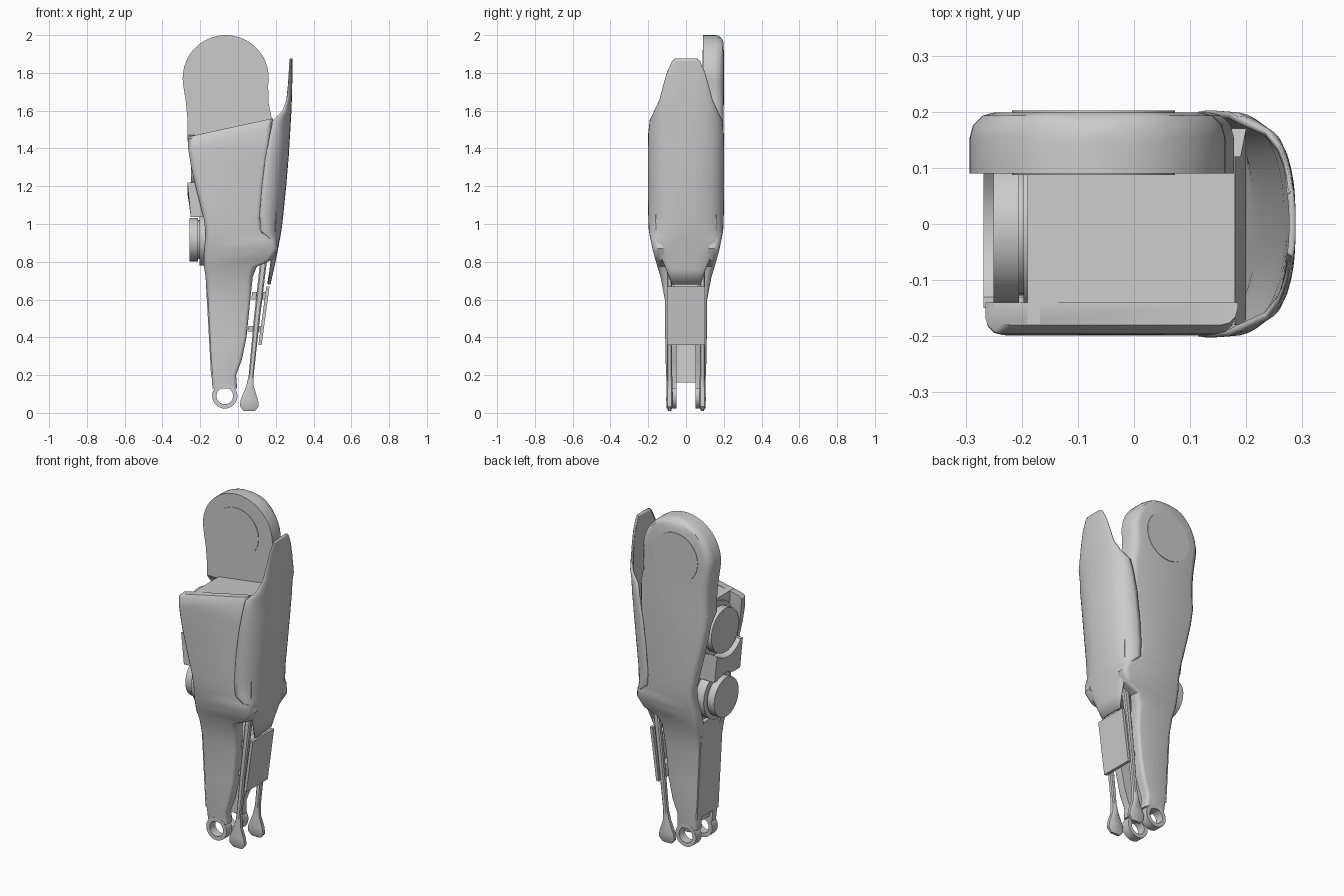
import bpy, bmesh, math
from mathutils import Matrix, Vector

cube = bpy.data.objects.get("Cube")
if cube:
    bpy.data.objects.remove(cube, do_unlink=True)

grey = bpy.data.materials.new("plain_grey")
grey.use_nodes = True
grey.diffuse_color = (0.6, 0.6, 0.6, 1)
grey.node_tree.nodes["Principled BSDF"].inputs["Base Color"].default_value = (0.6, 0.6, 0.6, 1)


def finish(name, bm, angle=32):
    bmesh.ops.recalc_face_normals(bm, faces=bm.faces)
    mesh = bpy.data.meshes.new(name)
    bm.to_mesh(mesh)
    bm.free()
    ob = bpy.data.objects.new(name, mesh)
    bpy.context.collection.objects.link(ob)
    mesh.materials.append(grey)
    bpy.ops.object.select_all(action='DESELECT')
    ob.select_set(True)
    bpy.context.view_layer.objects.active = ob
    bpy.ops.object.shade_smooth_by_angle(angle=math.radians(angle))
    return ob


def loft(name, rings, closed=True, caps=True):
    bm = bmesh.new()
    rows = [[bm.verts.new(p) for p in r] for r in rings]
    n = len(rows[0])
    for a, b in zip(rows, rows[1:]):
        for i in range(n if closed else n - 1):
            j = (i + 1) % n
            bm.faces.new((a[i], a[j], b[j], b[i]))
    if caps:
        bm.faces.new(rows[0])
        bm.faces.new(rows[-1])
    return finish(name, bm)


def drum(name, start, end, radius, hole=0, n=32):
    """Cylinder or tube between two points."""
    a, b = Vector(start), Vector(end)
    q = (b - a).to_track_quat('Z', 'Y')
    def circle(c, r):
        return [c + q @ Vector((r * math.cos(2 * math.pi * i / n),
                                r * math.sin(2 * math.pi * i / n), 0)) for i in range(n)]
    if hole:
        return loft(name, [circle(a, hole), circle(a, radius), circle(b, radius),
                           circle(b, hole), circle(a, hole)], caps=False)
    return loft(name, [circle(a, radius), circle(b, radius)])


def box(name, lo, hi, shift=0):
    """Box from lo to hi; the top is shifted along x."""
    def ring(z, s):
        return [(lo[0] + s, lo[1], z), (hi[0] + s, lo[1], z), (hi[0] + s, hi[1], z), (lo[0] + s, hi[1], z)]
    return loft(name, [ring(lo[2], 0), ring(hi[2], shift)])


def plate_ring(zl, zr, xl, xr, yi, yo, side, r):
    """Cross-section of a side plate with rounded outer corners."""
    r = min(r, (xr - xl) / 2.2, yo - yi)
    pts = [(xl, yi)]
    pts += [(xl + r - r * math.cos(t), yo - r + r * math.sin(t)) for t in (0, .52, 1.05, 1.57)]
    pts += [(xr - r + r * math.sin(t), yo - r + r * math.cos(t)) for t in (0, .52, 1.05, 1.57)]
    pts += [(xr, yi)]
    return [(x, side * y, zl + (zr - zl) * (x - xl) / (xr - xl)) for x, y in pts]


# Side plates: height, left, right, inner and outer depth
PLATE = [(.13, -.135, -.005, .05, .1), (.2, -.14, -.01, .05, .105),
         (.28, -.145, .02, .05, .108), (.4, -.15, .045, .05, .11),
         (.6, -.16, .065, .05, .112), (.72, -.172, .078, .07, .135),
         (.775, -.18, .1, .09, .152), (.81, -.18, .18, .1, .162),
         (.87, -.178, .212, .12, .178), (.925, -.172, .2, .13, .189),
         (.955, -.172, .135, .14, .194), (1.02, -.18, .125, .15, .198),
         (1.1, -.2, .13, .15, .199), (1.2, -.225, .14, .15, .199),
         (1.3, -.248, .152, .15, .199), (1.4, -.264, .168, .14, .198)]


def lower_rings(side):
    return [plate_ring(z, z, a, b, i, o, side, .018 if z < .7 else .03) for z, a, b, i, o in PLATE]


front = lower_rings(-1)
front += [plate_ring(1.45, 1.52, -.265, .178, .14, .196, -1, .03),
          plate_ring(1.465, 1.56, -.25, .185, .14, .18, -1, .03)]
loft("front_side_plate", front)

# Back plate carries the round shoulder head
back = lower_rings(1)
for z, a, b in ((1.47, -.268, .178), (1.56, -.268, .178), (1.64, -.275, .162)):
    back.append(plate_ring(z, z, a, b, .09, .199, 1, .045))
for k in range(13):
    t = math.radians(-10 + k * 8.2)
    z, w = 1.772 + .228 * math.sin(t), .228 * max(math.cos(t), .05)
    d = max(0, 1 - (2.0 - z) / .045)
    yo = .199 - .045 * (1 - math.sqrt(1 - min(d, 1) ** 2))
    back.append(plate_ring(z, z, -.065 - w, -.065 + w, .09, yo, 1, .045))
loft("back_side_plate", back)

# Round covers on the shoulder head
drum("head_cover_front", (-.072, .087, 1.775), (-.072, .095, 1.775), .145)
drum("head_cover_back", (-.072, .195, 1.775), (-.072, .202, 1.775), .145)

# Core between the plates, with sloping top
core = []
for zl, zr, a, b, y0, y1 in ((.77, .79, -.15, .1, -.12, .12), (.86, .86, -.15, .19, -.15, .15),
                             (1.0, 1.0, -.15, .2, -.16, .16), (1.38, 1.38, -.16, .2, -.17, .17),
                             (1.42, 1.46, -.19, .19, -.18, .12), (1.48, 1.53, -.19, .18, -.18, .12)):
    core.append([(a, y0, zl), (b, y0, zr), (b, y1, zr), (a, y1, zl)])
loft("core_block", core)

# Curved outer guard: height, outermost x, edge x, half width
GUARD = [(.68, .172, .16, .075), (.76, .19, .17, .105), (.84, .207, .18, .14),
         (.905, .219, .185, .175), (.925, .223, .165, .19), (.965, .23, .118, .197), (1.05, .24, .115, .2),
         (1.2, .255, .127, .202), (1.35, .268, .145, .202), (1.48, .276, .17, .2),
         (1.55, .28, .185, .192), (1.6, .283, .235, .168), (1.66, .285, .258, .14),
         (1.73, .287, .266, .122), (1.8, .288, .273, .102), (1.86, .288, .278, .075), (1.875, .288, .28, .06)]
rings = []
for z, x1, x0, w in GUARD:
    ring = []
    for k in range(25):
        t = math.pi * (k / 24 - .5)
        c, s = max(math.cos(t), 0), math.sin(t)
        ring.append((x0 + (x1 - x0) * c ** .85, w * math.copysign(abs(s) ** .85, s), z))
    rings.append(ring)
guard = loft("outer_guard", rings, closed=False, caps=False)
thick = guard.modifiers.new("thickness", 'SOLIDIFY')
thick.thickness = .012
thick.offset = -1

# Motors on the inner side
for label, z, r, x in (("lower", .917, .115, -.258), ("upper", 1.31, .13, -.25)):
    drum(label + "_motor_cap", (x, -.01, z), (x + .045, -.01, z), r)
    drum(label + "_motor_neck", (x + .04, -.01, z), (x + .06, -.01, z), r * .9)
    drum(label + "_motor_flange", (x + .053, -.01, z), (-.1, -.01, z), r * 1.2)

# Saddle bracket between the motors, hollowed above and below
saddle = []
for k in range(13):
    y = -.15 + k * .02
    low = .917 + math.sqrt(max(.14 ** 2 - (y + .01) ** 2, .0144))
    high = max(low + .02, 1.31 - math.sqrt(max(.15 ** 2 - (y + .01) ** 2, .0081)))
    saddle.append([(-.25, y, low), (-.15, y, low), (-.15, y, high), (-.268, y, high)])
loft("saddle_bracket", saddle)

# Spine closing the inner side of the forearm
box("forearm_spine", (-.143, -.1, .2), (-.1, .1, .78), -.032)
box("spine_foot", (-.12, -.055, .16), (-.09, .055, .3), -.01)

# Outer forearm cover below the guard
box("forearm_cover", (.108, -.1, .36), (.125, .1, .67), .042)
box("cover_rib_low", (.05, -.07, .43), (.12, .07, .46), .005)
box("cover_rib_high", (.07, -.07, .6), (.145, .07, .64), .005)

for label, s in (("front", -1), ("back", 1)):
    # Wrist eyelet
    drum(label + "_wrist_eyelet", (-.07, s * .05, .09), (-.07, s * .102, .09), .067, .044)
    # Push rod widening into a faceted paddle
    rod = []
    for z, x, hx, hy in ((.01, .06, .03, .008), (.035, .06, .05, .016), (.07, .06, .046, .018),
                         (.14, .063, .02, .016), (.2, .07, .013, .014), (.5, .1, .016, .014),
                         (.82, .137, .018, .014)):
        rod.append([(x + a * hx, s * .087 + b * hy, z) for a, b in
                    ((-1, -.6), (-.6, -1), (.6, -1), (1, -.6), (1, .6), (.6, 1), (-.6, 1), (-1, .6))])
    loft(label + "_push_rod", rod)
